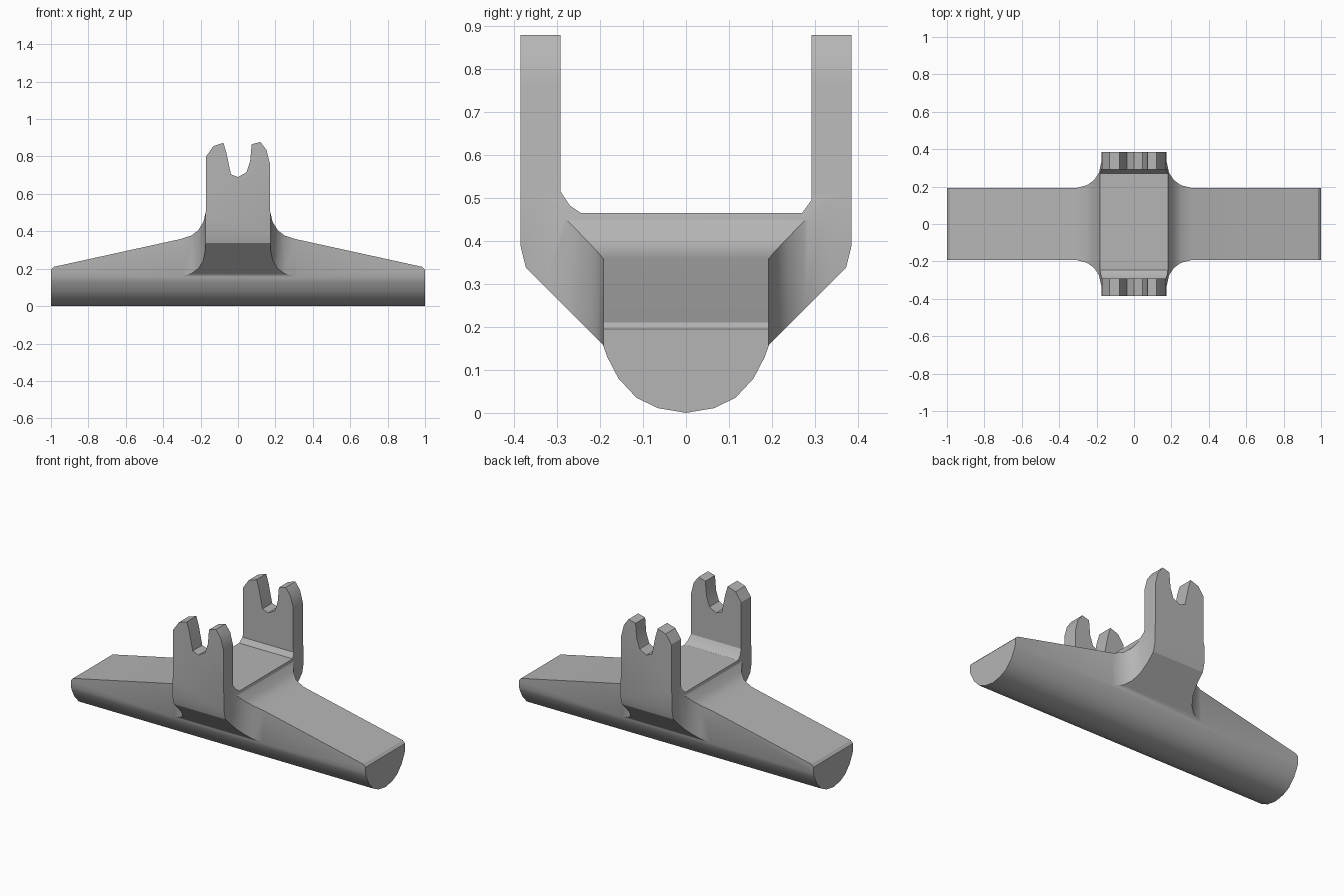
import bpy
import bmesh
import math
from mathutils import Vector

if "Cube" in bpy.data.objects:
    bpy.data.objects.remove(bpy.data.objects["Cube"], do_unlink=True)

grey = bpy.data.materials.new("plain grey")
grey.use_nodes = True
COLOUR = (0.46, 0.46, 0.46, 1)
grey.diffuse_color = COLOUR
grey.node_tree.nodes["Principled BSDF"].inputs["Base Color"].default_value = COLOUR


def prism(name, outline, place, sweep):
    """Extrude a 2D outline along the sweep vector."""
    bm = bmesh.new()
    start = Vector(sweep) * -0.5
    face = bm.faces.new([bm.verts.new(Vector(place(a, b)) + start) for a, b in outline])
    extruded = bmesh.ops.extrude_face_region(bm, geom=[face])["geom"]
    moved = [g for g in extruded if isinstance(g, bmesh.types.BMVert)]
    bmesh.ops.translate(bm, verts=moved, vec=Vector(sweep))
    bmesh.ops.recalc_face_normals(bm, faces=bm.faces[:])
    mesh = bpy.data.meshes.new(name)
    bm.to_mesh(mesh)
    bm.free()
    mesh.materials.append(grey)
    obj = bpy.data.objects.new(name, mesh)
    bpy.context.collection.objects.link(obj)
    return obj


def mirrored(points):
    return [(-a, b) for a, b in reversed(points)]


# Side outline: rounded hull, slanted shoulders, two upright arms and the floor between
hull = [(0.065, 0.011), (0.115, 0.035), (0.157, 0.08), (0.183, 0.13), (0.193, 0.158)]
outer = [(0.372, 0.337), (0.385, 0.39), (0.385, 1)]
back_inner = [(0.292, 1), (0.292, 0.495), (0.27, 0.465)]
front_inner = [(-0.245, 0.465), (-0.27, 0.482), (-0.292, 0.515), (-0.292, 1)]
side = [(0, 0)] + hull + outer + back_inner + front_inner + mirrored(hull + outer)
body = prism("cradle_body", side, lambda y, z: (0, y, z), (2.4, 0, 0))

# Front outline: sloping beam, filleted neck and notched arm tips
beam = [(1, -0.1), (1, 0.195), (0.985, 0.21)]
neck = [(0.31, 0.358), (0.25, 0.377), (0.213, 0.405), (0.185, 0.45), (0.17, 0.515)]
tips = [(0.17, 0.765), (0.152, 0.835), (0.12, 0.878), (0.073, 0.865), (0.065, 0.775),
        (0.045, 0.715), (0, 0.69), (-0.038, 0.705), (-0.062, 0.82), (-0.078, 0.873),
        (-0.132, 0.855), (-0.17, 0.8)]
front = beam + neck + tips + mirrored(beam + neck)
front_cut = prism("front_cutter", front, lambda x, z: (x, 0, z), (0, 1.2, 0))

# Plan outline: beam strips with filleted corners out to the arms
corner = [(1.1, 0.192), (0.31, 0.192), (0.25, 0.208), (0.213, 0.235), (0.187, 0.275),
          (0.175, 0.33), (0.175, 0.5)]
half = corner + mirrored(corner)
plan = half + [(-x, -y) for x, y in half]
plan_cut = prism("plan_cutter", plan, lambda x, y: (x, y, 0.5), (0, 0, 1.6))

# The model is the volume shared by all three outlines
bpy.ops.object.select_all(action="DESELECT")
bpy.context.view_layer.objects.active = body
body.select_set(True)
for cutter in (front_cut, plan_cut):
    cutter.hide_render = True
    mod = body.modifiers.new("shared volume", "BOOLEAN")
    mod.operation = "INTERSECT"
    mod.solver = "EXACT"
    mod.object = cutter
    bpy.ops.object.modifier_apply(modifier=mod.name)
    bpy.data.objects.remove(cutter, do_unlink=True)

bpy.ops.object.shade_smooth_by_angle(angle=math.radians(30))
